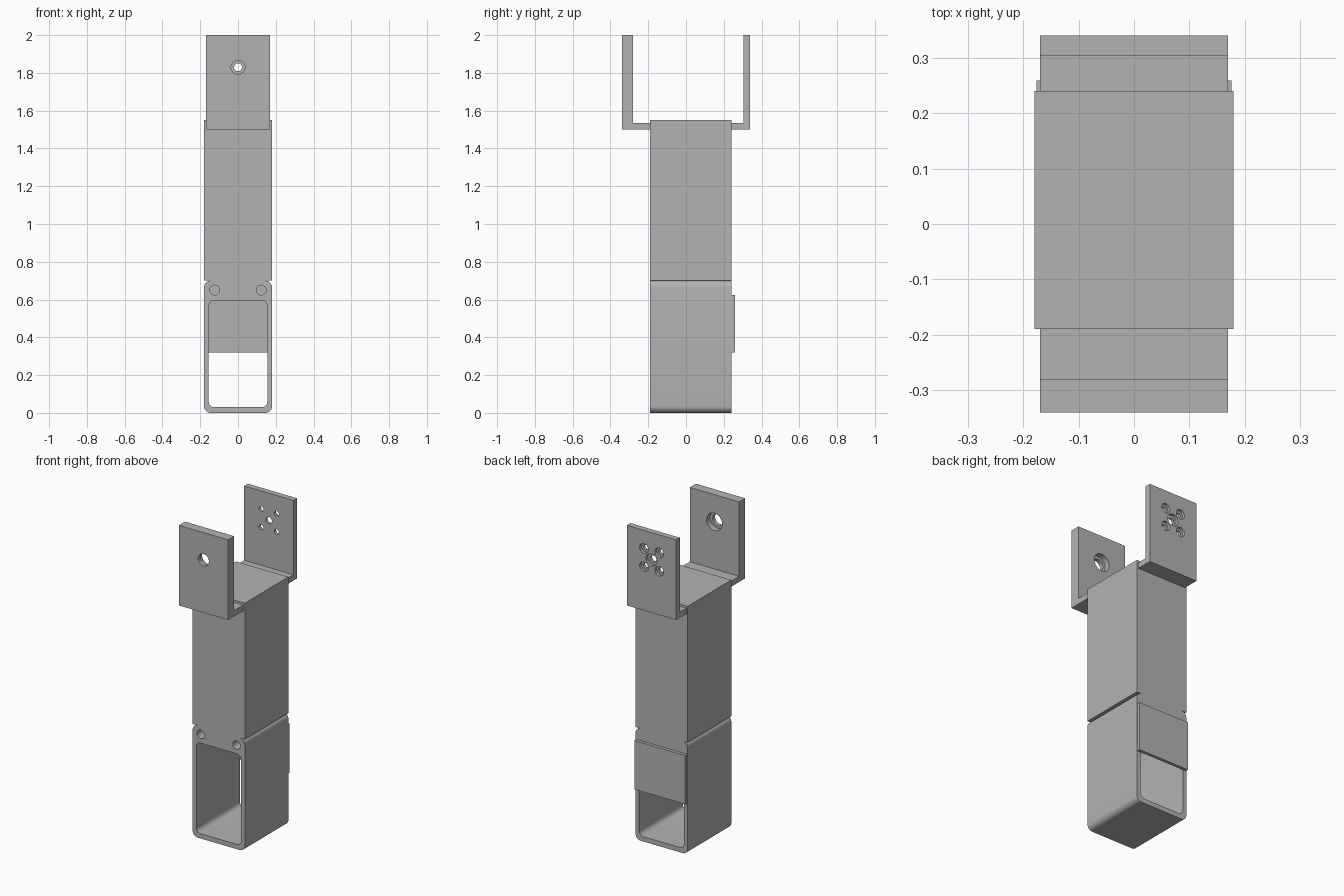
import bpy, bmesh, math
from mathutils import Matrix

cube = bpy.data.objects.get("Cube")
if cube:
    bpy.data.objects.remove(cube, do_unlink=True)

grey = bpy.data.materials.new("plain_grey")
grey.use_nodes = True
colour = (0.45, 0.45, 0.45, 1)
grey.diffuse_color = colour
grey.node_tree.nodes["Principled BSDF"].inputs["Base Color"].default_value = colour


def finish(name, bm):
    bmesh.ops.recalc_face_normals(bm, faces=bm.faces)
    mesh = bpy.data.meshes.new(name)
    bm.to_mesh(mesh)
    bm.free()
    mesh.materials.append(grey)
    obj = bpy.data.objects.new(name, mesh)
    bpy.context.collection.objects.link(obj)
    return obj


def extrude_outline(name, points, move):
    """Fill a closed outline and push it along a vector."""
    bm = bmesh.new()
    face = bm.faces.new([bm.verts.new(p) for p in points])
    new = bmesh.ops.extrude_face_region(bm, geom=[face])["geom"]
    verts = [v for v in new if isinstance(v, bmesh.types.BMVert)]
    bmesh.ops.translate(bm, verts=verts, vec=move)
    return finish(name, bm)


def box(name, half_x, y0, y1, z0, z1):
    points = [(-half_x, y0, z0), (half_x, y0, z0), (half_x, y0, z1), (-half_x, y0, z1)]
    return extrude_outline(name, points, (0, y1 - y0, 0))


def rounded_bar(name, half_x, y0, y1, z0, z1, r, steps=8):
    """Bar along y with a rounded rectangular section."""
    points = []
    corners = [(half_x - r, z1 - r), (r - half_x, z1 - r),
               (r - half_x, z0 + r), (half_x - r, z0 + r)]
    for i, (cx, cz) in enumerate(corners):
        for k in range(steps + 1):
            a = (i + k / steps) * math.pi / 2
            points.append((cx + r * math.cos(a), y0, cz + r * math.sin(a)))
    return extrude_outline(name, points, (0, y1 - y0, 0))


def pin(x, z, r, y0, y1):
    """Round cutter along y."""
    bm = bmesh.new()
    place = Matrix.Translation((x, (y0 + y1) / 2, z)) @ Matrix.Rotation(math.pi / 2, 4, "X")
    bmesh.ops.create_cone(bm, cap_ends=True, segments=32, radius1=r, radius2=r,
                          depth=y1 - y0, matrix=place)
    return finish("cutter", bm)


def cut(obj, cutters):
    """Subtract the cutters, then drop them."""
    for cutter in cutters:
        cutter.hide_render = True
        mod = obj.modifiers.new("cut", "BOOLEAN")
        mod.operation = "DIFFERENCE"
        mod.solver = "EXACT"
        mod.object = cutter
        bpy.context.view_layer.objects.active = obj
        bpy.ops.object.modifier_apply(modifier=mod.name)
        bpy.data.objects.remove(cutter, do_unlink=True)


def smooth(obj):
    bpy.ops.object.select_all(action="DESELECT")
    obj.select_set(True)
    bpy.context.view_layer.objects.active = obj
    bpy.ops.object.shade_smooth_by_angle(angle=math.radians(30))


FRONT, BACK = -0.19, 0.24

# Solid upper column
box("upper_column", 0.18, FRONT, BACK, 0.7, 1.55)

# Open lower housing with two blind screw holes
housing = rounded_bar("lower_housing", 0.18, FRONT, BACK, 0, 0.7, 0.035)
opening = rounded_bar("cutter", 0.155, FRONT - 0.1, BACK + 0.1, 0.03, 0.595, 0.03)
cut(housing, [opening] + [pin(s * 0.123, 0.65, 0.026, FRONT - 0.1, FRONT + 0.06)
                          for s in (-1, 1)])
smooth(housing)

# Cover plate on the back of the housing
box("back_cover", 0.176, BACK, BACK + 0.019, 0.32, 0.625)


def bracket(name, outer, inner, root):
    """L-shaped arm: a foot from the column and an upright."""
    section = [(root, 1.5), (outer, 1.5), (outer, 2), (inner, 2), (inner, 1.536), (root, 1.536)]
    return extrude_outline(name, [(-0.17, y, z) for y, z in section], (0.34, 0, 0))


# Front bracket with a bearing hole, wider on its inner side
HOLE_Z = 1.83
front = bracket("front_bracket", -0.34, -0.28, FRONT)
cut(front, [pin(0, HOLE_Z, 0.037, -0.4, -0.2), pin(0, HOLE_Z, 0.054, -0.315, -0.2)])
smooth(front)

# Back bracket with five counterbored holes
back = bracket("back_bracket", 0.34, 0.304, BACK)
holes = [(0, 0, 0.021, 0.038)]
holes += [(sx * 0.053, sz * 0.057, 0.016, 0.03) for sx in (-1, 1) for sz in (-1, 1)]
for x, dz, r_small, r_big in holes:
    cut(back, [pin(x, HOLE_Z + dz, r_small, 0.25, 0.4), pin(x, HOLE_Z + dz, r_big, 0.322, 0.4)])
smooth(back)
